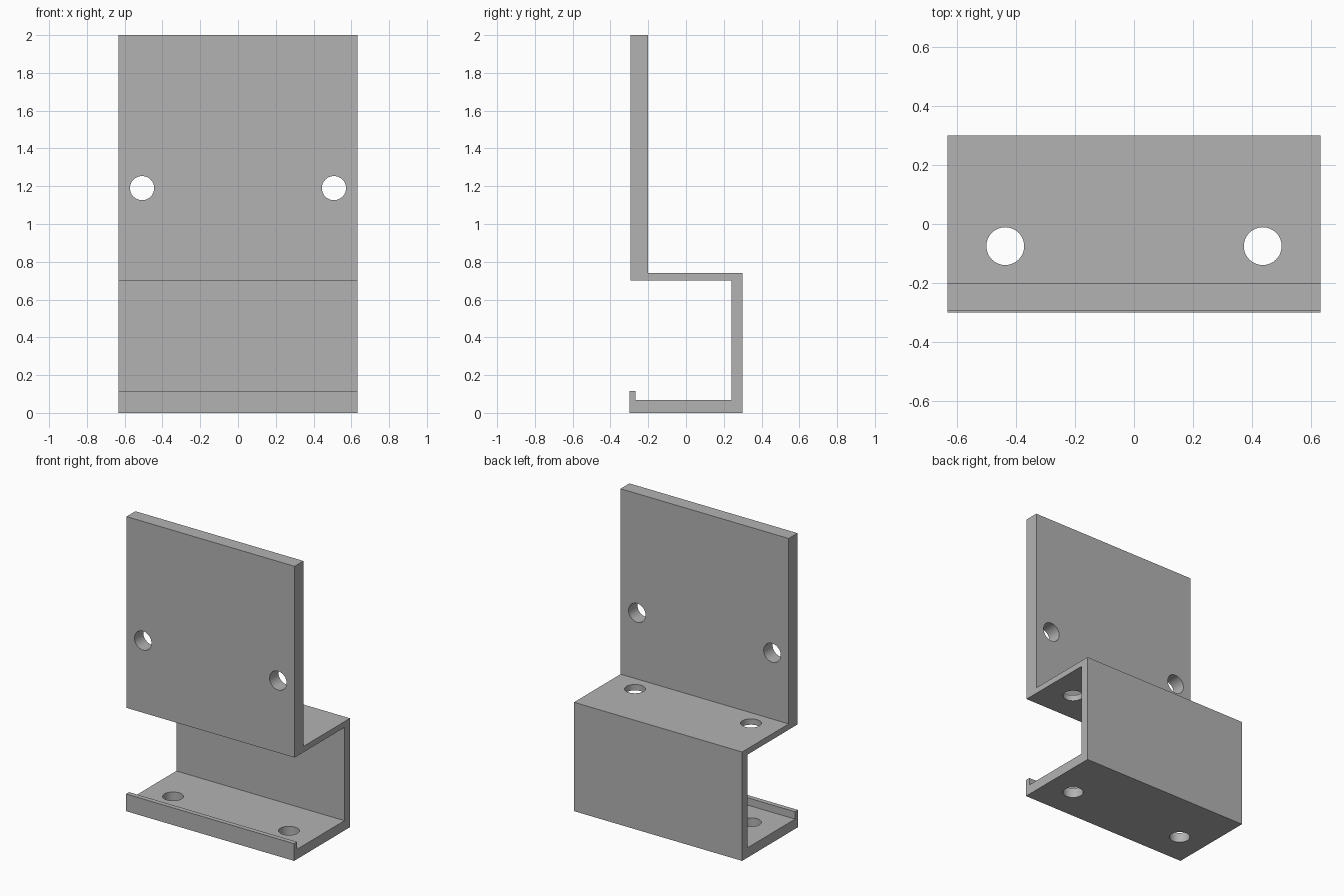
import bpy
import math
from mathutils import Vector

cube = bpy.data.objects.get("Cube")
if cube:
    bpy.data.objects.remove(cube)

HALF_WIDTH = 0.632

# Single grey material
grey = bpy.data.materials.new("plain grey")
grey.use_nodes = True
colour = (0.45, 0.45, 0.45, 1)
grey.diffuse_color = colour
grey.node_tree.nodes["Principled BSDF"].inputs["Base Color"].default_value = colour

# Bracket side profile (y, z): lip, base, back wall, shelf, upright plate
profile = [
    (-0.30, 0), (0.30, 0), (0.30, 0.74), (-0.20, 0.74), (-0.20, 2), (-0.295, 2),
    (-0.295, 0.70), (0.24, 0.70), (0.24, 0.067), (-0.268, 0.067),
    (-0.268, 0.117), (-0.30, 0.117),
]
n = len(profile)
verts = [(x, y, z) for x in (HALF_WIDTH, -HALF_WIDTH) for y, z in profile]
faces = [tuple(range(n)), tuple(reversed(range(n, 2 * n)))]
faces += [(i, i + n, (i + 1) % n + n, (i + 1) % n) for i in range(n)]
mesh = bpy.data.meshes.new("mounting_bracket")
mesh.from_pydata(verts, [], faces)
mesh.materials.append(grey)
bracket = bpy.data.objects.new("mounting_bracket", mesh)
bpy.context.collection.objects.link(bracket)


def drill(name, centre, depth, rotation):
    """Cut a round hole through the bracket."""
    bpy.ops.mesh.primitive_cylinder_add(
        vertices=48, radius=0.064, depth=depth, location=centre, rotation=rotation)
    cutter = bpy.context.object
    cutter.name = name
    cutter.data.materials.append(grey)
    cutter.hide_render = True
    cut = bracket.modifiers.new(name, "BOOLEAN")
    cut.operation = "DIFFERENCE"
    cut.solver = "EXACT"
    cut.object = cutter
    return cutter


# Holes through the upright plate, and through both shelf and base
cutters = []
for side, sign in (("left", 1), ("right", -1)):
    cutters.append(drill(side + "_plate_hole", Vector((sign * 0.508, -0.25, 1.19)),
                         0.4, (math.pi / 2, 0, 0)))
    cutters.append(drill(side + "_shelf_hole", Vector((sign * 0.436, -0.075, 0.4)),
                         1.2, (0, 0, 0)))

# Apply the cuts and remove the cutters
bpy.ops.object.select_all(action="DESELECT")
bracket.select_set(True)
bpy.context.view_layer.objects.active = bracket
for modifier in list(bracket.modifiers):
    bpy.ops.object.modifier_apply(modifier=modifier.name)
for cutter in cutters:
    bpy.data.objects.remove(cutter)
bpy.ops.object.shade_smooth_by_angle(angle=math.radians(30))
